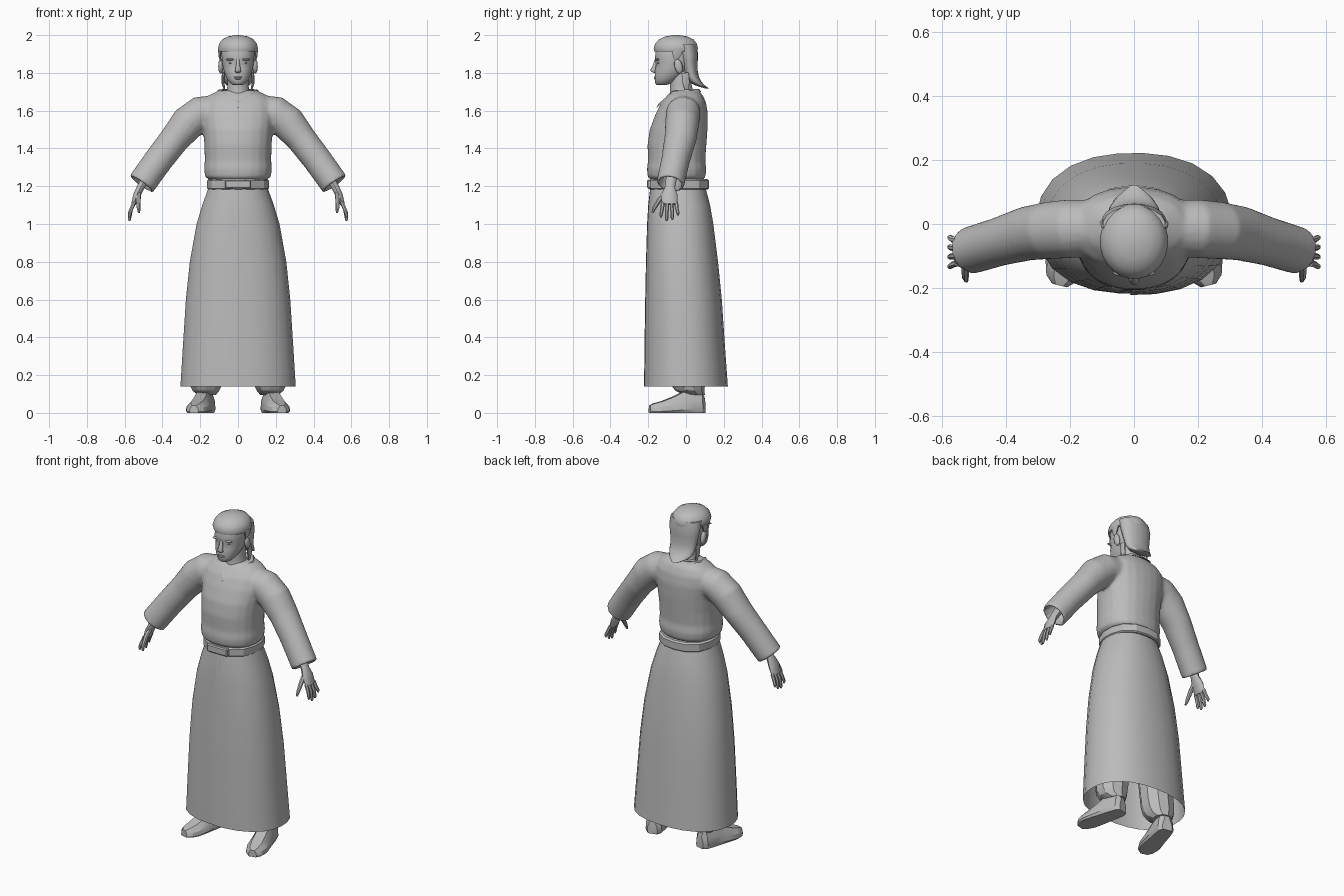
import bpy, bmesh, math
from mathutils import Vector, Matrix

cube = bpy.data.objects.get("Cube")
if cube:
    bpy.data.objects.remove(cube)

grey = bpy.data.materials.new("light_grey")
grey.use_nodes = True
GREY = (0.5, 0.5, 0.5, 1)
grey.diffuse_color = GREY
grey.node_tree.nodes["Principled BSDF"].inputs["Base Color"].default_value = GREY


def ring(c, u, v, n=16, p=2.0):
    """Superellipse of n points around c, spanned by u and v."""
    pts = []
    for i in range(n):
        a = math.tau * (i + 0.5) / n
        s, t = math.cos(a), math.sin(a)
        k = (abs(s) ** p + abs(t) ** p) ** (-1 / p)
        pts.append(Vector(c) + Vector(u) * s * k + Vector(v) * t * k)
    return pts


def add_loft(bm, rings, closed=True, caps=True):
    rows = [[bm.verts.new(p) for p in r] for r in rings]
    n = len(rows[0])
    for a, b in zip(rows, rows[1:]):
        for i in range(n if closed else n - 1):
            j = (i + 1) % n
            bm.faces.new((a[i], a[j], b[j], b[i]))
    if caps:
        bm.faces.new(rows[0])
        bm.faces.new(rows[-1])


def finish(name, bm, mirror=False, angle=40):
    bmesh.ops.recalc_face_normals(bm, faces=bm.faces)
    me = bpy.data.meshes.new(name)
    bm.to_mesh(me)
    bm.free()
    me.materials.append(grey)
    for f in me.polygons:
        f.use_smooth = True
    me.set_sharp_from_angle(angle=math.radians(angle))
    ob = bpy.data.objects.new(name, me)
    bpy.context.collection.objects.link(ob)
    if mirror:
        ob.modifiers.new("mirror", 'MIRROR').use_mirror_merge = False
    return ob


def loft(name, rings, mirror=False, angle=40, **kw):
    bm = bmesh.new()
    add_loft(bm, rings, **kw)
    return finish(name, bm, mirror, angle)


def levels(rows, n=16, p=2.0):
    """Horizontal rings from rows of (z, half width, front y, back y)."""
    return [ring((0, (f + b) / 2, z), (w, 0, 0), (0, (b - f) / 2, 0), n, p) for z, w, f, b in rows]


def tube(rows, n=12):
    """Rings along a path from rows of (x, y, z, thickness, depth)."""
    pts = [Vector(r[:3]) for r in rows]
    out = []
    for i, r in enumerate(rows):
        d = (pts[min(i + 1, len(pts) - 1)] - pts[max(i - 1, 0)]).normalized()
        u = d.cross((0, 1, 0)).normalized()
        out.append(ring(pts[i], u * r[3], u.cross(d) * r[4], n))
    return out


def ball(name, c, size, mirror=False, rot=0):
    bm = bmesh.new()
    m = Matrix.Translation(c) @ Matrix.Rotation(rot, 4, 'X') @ Matrix.Diagonal((*size, 1))
    bmesh.ops.create_uvsphere(bm, u_segments=14, v_segments=10, radius=1, matrix=m)
    return finish(name, bm, mirror, 60)


# Blouse: torso and both sleeves fused into one soft surface
TORSO = [(1.232, .15, -.185, .09), (1.25, .174, -.203, .103), (1.29, .18, -.207, .108),
         (1.335, .176, -.201, .102), (1.42, .178, -.204, .108), (1.5, .185, -.192, .114),
         (1.58, .195, -.162, .116), (1.64, .19, -.132, .107), (1.68, .155, -.1, .09),
         (1.708, .1, -.07, .065)]
SLEEVE = [(.1, -.01, 1.60, .085, .085), (.2, -.015, 1.585, .092, .092), (.265, -.02, 1.535, .093, .09),
          (.335, -.03, 1.45, .08, .085), (.42, -.055, 1.34, .077, .076), (.512, -.083, 1.212, .076, .074)]
bm = bmesh.new()
add_loft(bm, levels(TORSO, 24, 2.3))
for side in (1, -1):
    add_loft(bm, tube([(side * r[0], *r[1:]) for r in SLEEVE], 20))
blouse = finish("blouse", bm)
rm = blouse.modifiers.new("fuse", 'REMESH')
rm.mode, rm.voxel_size, rm.use_smooth_shade = 'VOXEL', 0.009, True
sm = blouse.modifiers.new("soften", 'SMOOTH')
sm.factor, sm.iterations = 0.5, 6

# Hollow sleeve openings
bm = bmesh.new()
for side in (1, -1):
    add_loft(bm, tube([(side * .455, -.066, 1.291, .055, .053), (side * .53, -.088, 1.187, .068, .066)]))
cutter = finish("sleeve_cutter", bm)
cutter.hide_render = True
cutter.hide_set(True)
cut = blouse.modifiers.new("openings", 'BOOLEAN')
cut.operation, cut.object = 'DIFFERENCE', cutter

# Collar band with a V at the front
half = [(0, .068, 1.706), (.06, .055, 1.708), (.1, 0, 1.705), (.082, -.068, 1.695), (0, -.143, 1.632)]
path = half + [(-x, y, z) for x, y, z in half[-2:0:-1]]
mid = Vector((0, -.03, 1.68))
bm = bmesh.new()
inner, outer, low = ([Vector(p) + (Vector(p) - mid).normalized() * d + Vector((0, 0, h)) for p in path]
                     for d, h in ((-.012, .008), (.004, .006), (.014, -.012)))
add_loft(bm, [inner, outer, low], caps=False)
finish("collar", bm, angle=60)

# Wrap skirt: one sheet whose left end overlaps the right at the front
SKIRT = [(1.205, .152, -.188, .1), (1.1, .19, -.2, .128), (1.0, .22, -.206, .145), (.8, .256, -.212, .17),
         (.6, .277, -.216, .19), (.35, .293, -.22, .207), (.14, .306, -.222, .222)]
rings = []
for z, w, f, b in SKIRT:
    row = []
    for i in range(26):
        t = i / 25
        a = -math.pi / 2 - 0.1 + t * (math.tau + 0.14)
        k = (abs(math.cos(a)) ** 2.3 + abs(math.sin(a)) ** 2.3) ** (-1 / 2.3)
        k *= 1 - 0.025 * max(0, 1 - t * 8) if z < 1.1 else 1
        row.append(Vector((-w * k * math.cos(a), (f + b) / 2 + (b - f) / 2 * k * math.sin(a), z)))
    rings.append(row)
loft("skirt", rings, closed=False, caps=False, angle=50)

# Belt and its front clasp
loft("belt", levels([(1.182, .158, -.19, .115), (1.188, .165, -.197, .122),
                     (1.23, .165, -.197, .122), (1.238, .155, -.19, .112)], 14, 2.4), angle=25)
bm = bmesh.new()
bmesh.ops.create_cube(bm, size=1, matrix=Matrix.Translation((0, -.192, 1.211)) @ Matrix.Diagonal((.14, .03, .046, 1)))
bmesh.ops.bevel(bm, geom=bm.edges[:], offset=.006, segments=1, affect='EDGES')
finish("belt_clasp", bm, angle=25)

# Neck and head
loft("neck", levels([(1.63, .075, -.1, .05), (1.70, .062, -.085, .04), (1.74, .056, -.085, .03),
                     (1.82, .056, -.09, .03)]))
loft("head", levels([(1.737, .026, -.155, -.1), (1.745, .04, -.163, -.07), (1.765, .056, -.166, -.04),
                     (1.79, .068, -.166, -.01), (1.82, .078, -.163, .02), (1.845, .083, -.158, .035),
                     (1.87, .086, -.165, .045), (1.92, .088, -.162, .05), (1.96, .075, -.14, .03)], 20, 2.2),
     angle=70)
loft("nose", [ring((0, y, z), (w, 0, 0), (0, d, 0), 8) for z, y, w, d in
              ((1.872, -.161, .008, .006), (1.84, -.166, .011, .01), (1.815, -.174, .016, .017),
               (1.806, -.17, .018, .014), (1.8, -.164, .01, .008))], angle=60)
ball("brow", (.036, -.152, 1.871), (.03, .011, .006), True)
ball("eye", (.034, -.145, 1.853), (.016, .009, .006), True)
ball("upper_lip", (0, -.164, 1.778), (.024, .007, .004))
ball("lower_lip", (0, -.163, 1.77), (.02, .007, .005))
ball("ear", (.091, -.04, 1.835), (.014, .021, .04), True, 0.25)

# Hair: cap, then back part sweeping out to a flicked tail
loft("hair_cap", levels([(1.914, .09, -.155, .05), (1.912, .102, -.168, .06), (1.93, .107, -.172, .064),
                         (1.955, .1, -.164, .058), (1.978, .082, -.143, .04), (1.993, .052, -.11, .006),
                         (2.0, .015, -.068, -.035)], 24), angle=60)
loft("hair_back", levels([(1.95, .098, -.06, .056), (1.9, .1, -.04, .064), (1.86, .094, -.03, .062),
                          (1.81, .085, -.015, .062), (1.78, .082, -.005, .068), (1.755, .078, .012, .08),
                          (1.735, .062, .045, .098), (1.718, .018, .1, .122)], 18), angle=60)
loft("side_lock", tube([(.096, -.045, 1.92, .01, .03), (.097, -.05, 1.89, .007, .022),
                        (.09, -.055, 1.86, .003, .006)], 8), True)
loft("nape_lock", tube([(.078, -.005, 1.8, .008, .02), (.08, 0, 1.75, .009, .02),
                        (.07, .005, 1.70, .003, .008)], 8), True)

# Hands
loft("palm", tube([(.48, -.075, 1.255, .024, .03), (.515, -.085, 1.195, .021, .027),
                   (.535, -.088, 1.155, .02, .043), (.553, -.088, 1.105, .013, .043)], 10), True)
for i, tip in enumerate((1.035, 1.015, 1.022, 1.045)):
    y = -.122 + i * .023
    spread = (i - 1.5) * .007
    loft("finger_%d" % (i + 1), tube([(.55, y, 1.115, .011, .011), (.567, y + spread / 2, 1.075, .01, .01),
                                      (.575, y + spread, tip + .012, .009, .009),
                                      (.574, y + spread, tip, .004, .004)], 7), True)
loft("thumb", tube([(.525, -.1, 1.17, .014, .014), (.528, -.14, 1.13, .013, .013),
                    (.527, -.165, 1.09, .011, .011), (.524, -.178, 1.06, .006, .006)], 7), True)

# Trousers gathered over the ankles
loft("trouser_leg", [ring((x, y, z), (r, 0, 0), (0, d, 0), 10) for x, y, z, r, d in
                     ((.12, -.02, .75, .09, .1), (.165, .005, .2, .095, .095), (.17, .01, .15, .09, .09),
                      (.17, .02, .118, .075, .078), (.165, .045, .095, .05, .055))], True, 25)

# Shoes: cross-sections from heel to toe, turned outwards
turn = Matrix.Translation((.185, 0, 0)) @ Matrix.Rotation(math.radians(14), 4, 'Z')
SHOE = [(.1, .03, .075), (.08, .048, .12), (.03, .054, .125), (-.02, .056, .11), (-.07, .06, .085),
        (-.13, .062, .062), (-.175, .048, .05), (-.198, .024, .04)]
rings = [[turn @ Vector((s * w, y, z * h)) for s, z in
          ((-.85, 0), (.85, 0), (1, .15), (.92, .55), (.5, 1), (-.5, 1), (-.92, .55), (-1, .15))]
         for y, w, h in SHOE]
loft("shoe", rings, True, 28)
